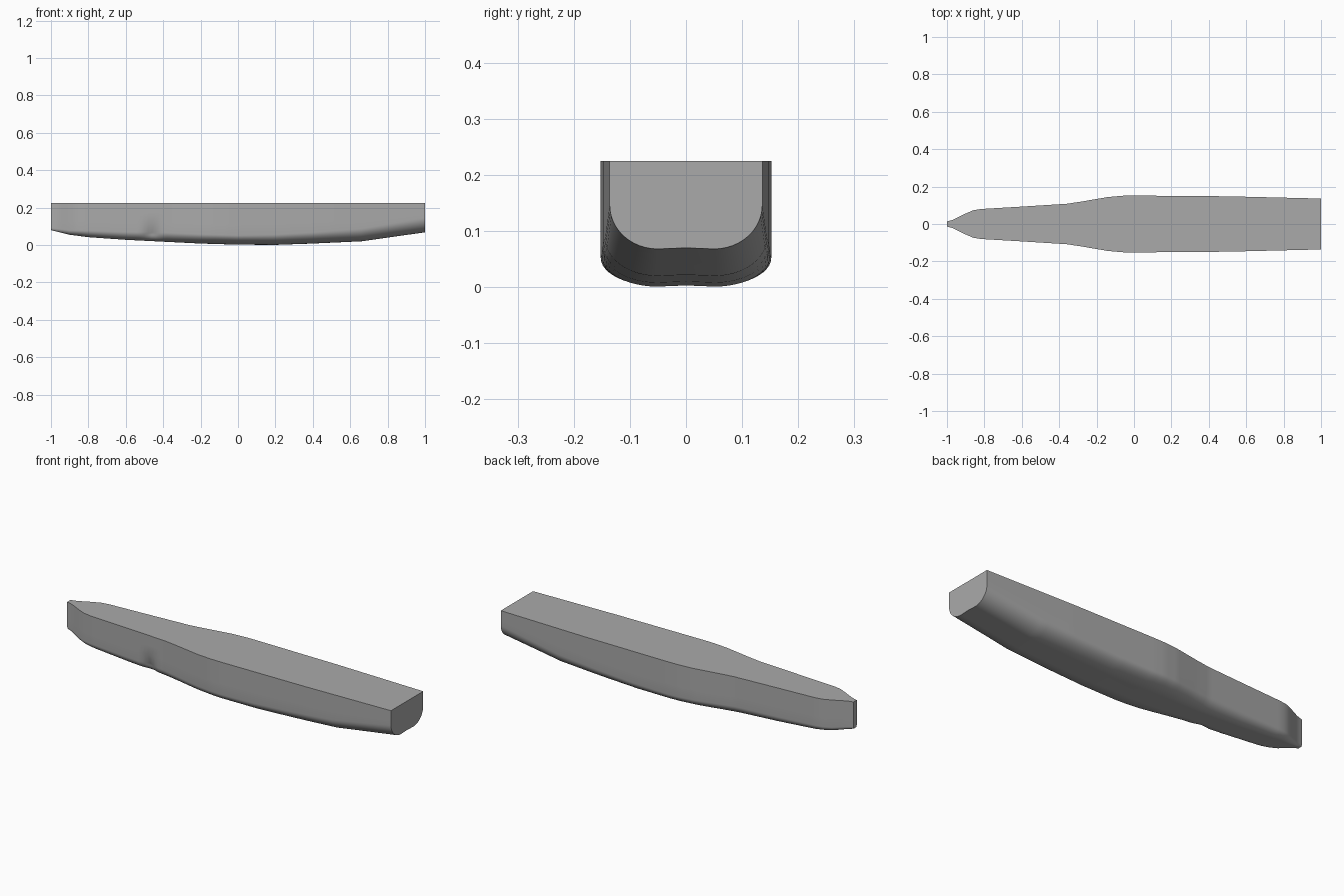
import bpy
import bmesh
import math

default_cube = bpy.data.objects.get("Cube")
if default_cube:
    bpy.data.objects.remove(default_cube, do_unlink=True)

DECK = 0.225
STATIONS = 101
ARC_STEPS = 12
SIDE_STEPS = 3

# Hull lines: position along the length paired with the measured value
HALF_BEAM = [(-1, .014), (-.97, .021), (-.9, .056), (-.86, .073), (-.82, .08), (-.6, .093),
             (-.36, .108), (-.28, .12), (-.14, .144), (-.06, .151), (0, .152),
             (.5, .148), (1, .136)]
KEEL = [(-1, .08), (-.9, .055), (-.8, .042), (-.6, .028), (-.4, .018), (-.2, .008),
        (0, .002), (.2, .001), (.4, .008), (.66, .02), (.8, .04), (1, .068)]
BILGE_HEIGHT = [(-1, .012), (-.8, .035), (-.4, .05), (0, .05), (.4, .06), (1, .078)]
FLAT_SHARE = [(-1, .5), (-.4, .35), (0, .33), (1, .37)]


def grey_material():
    material = bpy.data.materials.new("hull grey")
    colour = (0.4, 0.4, 0.4, 1)
    material.diffuse_color = colour
    material.use_nodes = True
    shader = next(n for n in material.node_tree.nodes if n.type == "BSDF_PRINCIPLED")
    shader.inputs["Base Color"].default_value = colour
    return material


def sample(line, x):
    """Read a hull line at x, linear between its points."""
    for (x_a, value_a), (x_b, value_b) in zip(line, line[1:]):
        if x <= x_b:
            return value_a + (value_b - value_a) * (x - x_a) / (x_b - x_a)
    return line[-1][1]


def half_section(x):
    """Points from the deck edge down round the bilge to the flat bottom."""
    beam, keel = sample(HALF_BEAM, x), sample(KEEL, x)
    rise = sample(BILGE_HEIGHT, x)
    flat = beam * sample(FLAT_SHARE, x)
    points = []
    for i in range(SIDE_STEPS):
        points.append((beam, DECK + (keel + rise - DECK) * i / SIDE_STEPS))
    for i in range(ARC_STEPS + 1):
        angle = math.pi / 2 * i / ARC_STEPS
        points.append((flat + (beam - flat) * math.cos(angle),
                       keel + rise * (1 - math.sin(angle))))
    return points


def dent(x, y, z):
    """Small knock in the lower front side near the bow."""
    if y > -0.03:
        return y
    distance = math.hypot((x + 0.46) / 0.06, (z - 0.06) / 0.05)
    return y + 0.022 * max(0, 1 - distance)


def build_hull():
    bm = bmesh.new()
    rings = []
    for i in range(STATIONS):
        x = -1 + 2 * i / (STATIONS - 1)
        half = half_section(x)
        # Shallow hollow along the centreline between the two sides
        centre = (0, half[-1][1] + 0.002)
        outline = half + [centre] + [(-y, z) for y, z in reversed(half)]
        rings.append([bm.verts.new((x, dent(x, y, z), z)) for y, z in outline])

    # Sides and bottom
    for ring_a, ring_b in zip(rings, rings[1:]):
        for j in range(len(ring_a) - 1):
            bm.faces.new((ring_a[j], ring_a[j + 1], ring_b[j + 1], ring_b[j]))
        # Flat deck strip
        bm.faces.new((ring_a[-1], ring_a[0], ring_b[0], ring_b[-1]))

    # Bow and stern plates
    bm.faces.new(rings[0])
    bm.faces.new(rings[-1])
    bmesh.ops.recalc_face_normals(bm, faces=bm.faces[:])

    mesh = bpy.data.meshes.new("hull")
    bm.to_mesh(mesh)
    bm.free()
    return bpy.data.objects.new("hull", mesh)


hull = build_hull()
hull.data.materials.append(grey_material())
bpy.context.collection.objects.link(hull)
bpy.ops.object.select_all(action="DESELECT")
hull.select_set(True)
bpy.context.view_layer.objects.active = hull
bpy.ops.object.shade_smooth_by_angle(angle=math.radians(35))
